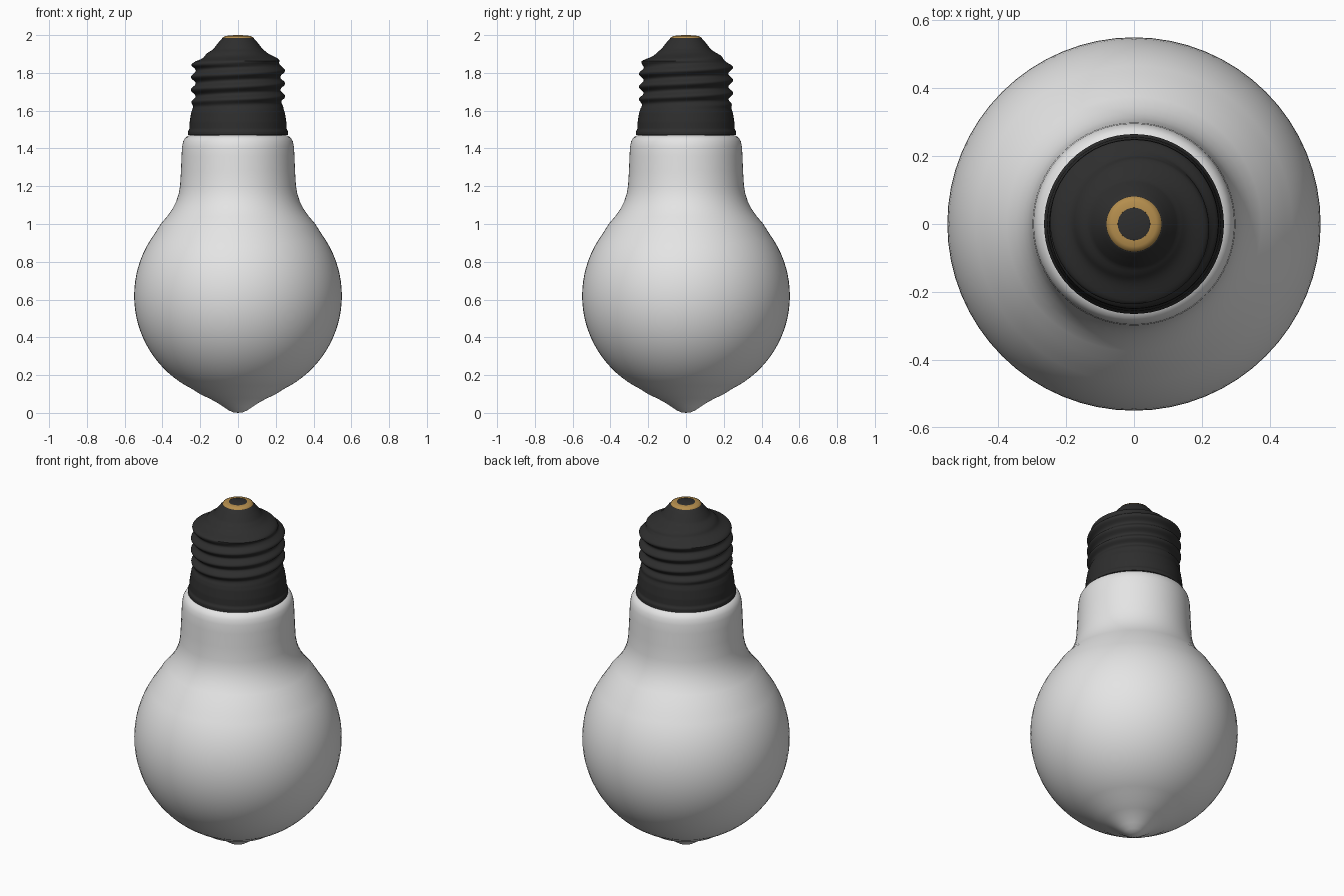
import bpy, bmesh, math

if "Cube" in bpy.data.objects:
    bpy.data.objects.remove(bpy.data.objects["Cube"])

SEG = 64


def material(name, rgb):
    m = bpy.data.materials.new(name)
    m.diffuse_color = (*rgb, 1)
    m.use_nodes = True
    m.node_tree.nodes["Principled BSDF"].inputs["Base Color"].default_value = m.diffuse_color
    return m


frosted = material("frosted white", (0.78, 0.78, 0.78))
black = material("black metal", (0.027, 0.027, 0.027))
brass = material("brass", (0.46, 0.27, 0.075))


def lathe(name, profile, mat, angle=50, bump=None):
    """Revolve (radius, z) points; bump(z, theta) adds to the radius."""
    bm = bmesh.new()
    rings = []
    for r, z in profile:
        if r == 0:
            rings.append([bm.verts.new((0, 0, z))] * SEG)
            continue
        ring = []
        for i in range(SEG):
            t = 2 * math.pi * i / SEG
            rr = r + (bump(z, t) if bump else 0)
            ring.append(bm.verts.new((rr * math.cos(t), rr * math.sin(t), z)))
        rings.append(ring)
    for a, b in zip(rings, rings[1:]):
        for i in range(SEG):
            j = (i + 1) % SEG
            bm.faces.new(list(dict.fromkeys((a[i], a[j], b[j], b[i]))))
    bmesh.ops.recalc_face_normals(bm, faces=bm.faces)
    mesh = bpy.data.meshes.new(name)
    bm.to_mesh(mesh)
    bm.free()
    ob = bpy.data.objects.new(name, mesh)
    bpy.context.collection.objects.link(ob)
    mesh.materials.append(mat)
    bpy.context.view_layer.objects.active = ob
    ob.select_set(True)
    bpy.ops.object.shade_smooth_by_angle(angle=math.radians(angle))
    ob.select_set(False)
    return ob


# Glass: pointed tip, round globe, flared neck with rounded lip
globe = [(0.55 * math.cos(a), 0.62 + 0.55 * math.sin(a))
         for a in (math.radians(-64 + 4 * i) for i in range(26))]
tip = [(0, 0), (0.025, 0.003), (0.05, 0.014), (0.08, 0.034), (0.115, 0.057),
       (0.155, 0.078), (0.2, 0.099)]
neck = [(0.408, 1.002), (0.375, 1.04), (0.347, 1.08), (0.327, 1.12), (0.314, 1.16),
        (0.307, 1.2), (0.302, 1.28), (0.299, 1.36), (0.296, 1.41), (0.29, 1.438),
        (0.279, 1.457), (0.262, 1.468), (0.24, 1.472), (0, 1.472)]
lathe("glass_bulb", tip + globe + neck, frosted)

# Screw cap: skirt, threaded barrel, stepped cone
outline = [(0.265, 1.47), (0.265, 1.488), (0.258, 1.502), (0.256, 1.54), (0.248, 1.59),
           (0.238, 1.62), (0.236, 1.84), (0.222, 1.862), (0.19, 1.883), (0.155, 1.908),
           (0.13, 1.926), (0.112, 1.95), (0.095, 1.971), (0.082, 1.985)]
PITCH = 0.068


def thread(z, t):
    fade = min(1, max(0, (z - 1.61) / 0.05)) * min(1, max(0, (1.92 - z) / 0.05))
    return 0.013 * fade * math.cos(2 * math.pi * ((z - 1.812) / PITCH - t / (2 * math.pi)))


cap = [outline[0]]
for (r0, z0), (r1, z1) in zip(outline, outline[1:]):
    n = max(1, math.ceil((z1 - z0) / 0.0065))
    cap += [(r0 + (r1 - r0) * k / n, z0 + (z1 - z0) * k / n) for k in range(1, n + 1)]
lathe("screw_cap", [(0, 1.47)] + cap + [(0, 1.985)], black, bump=thread)

# Contact ring and centre button on top
lathe("contact_ring", [(0.082, 1.982), (0.08, 1.989), (0.066, 1.996), (0.048, 1.997),
                       (0.046, 1.984)], brass)
lathe("contact_button", [(0.05, 1.985), (0.049, 1.996), (0.035, 1.999), (0, 2.0)], black)
